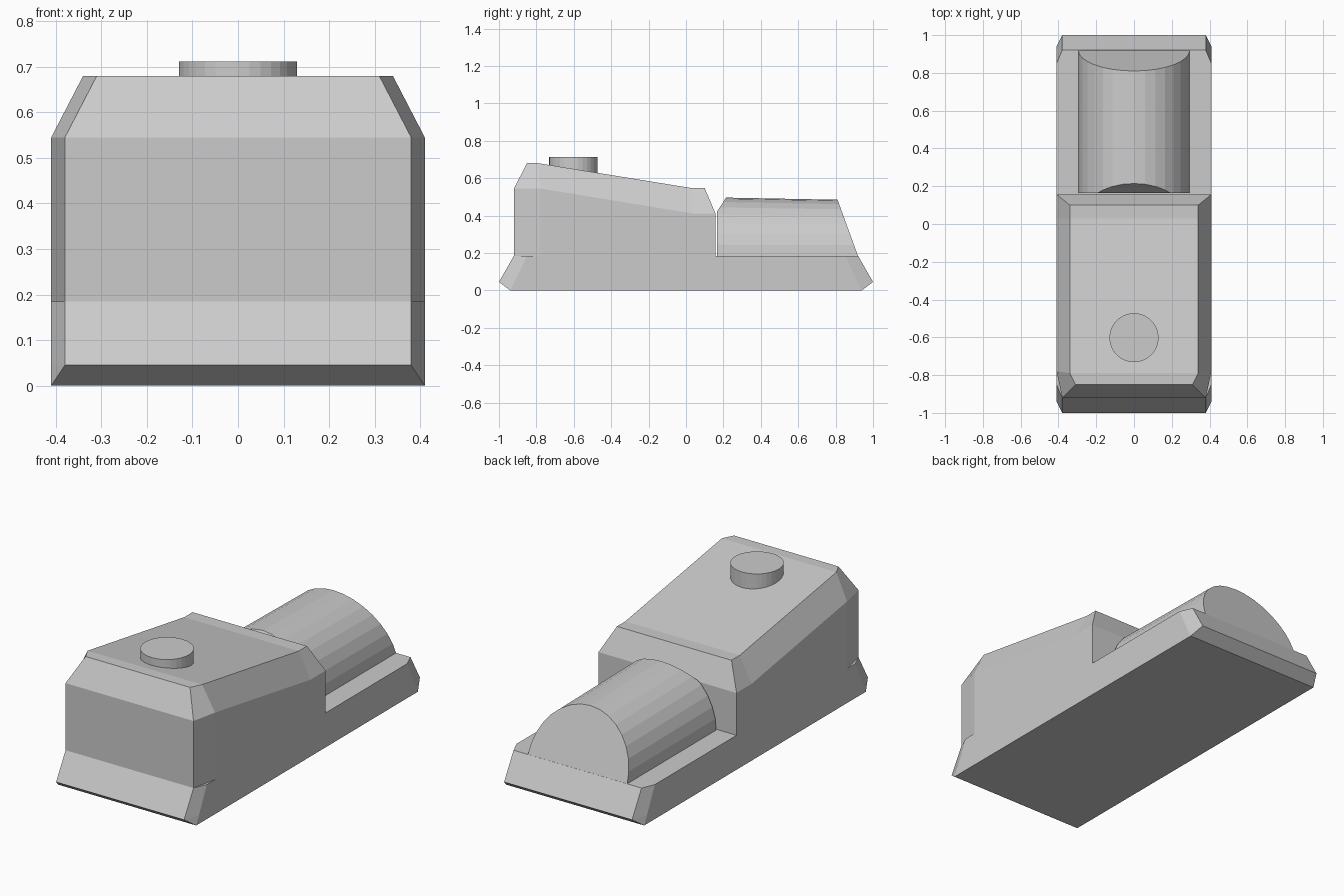
import bpy, bmesh, math
from mathutils import Vector

if "Cube" in bpy.data.objects:
    bpy.data.objects.remove(bpy.data.objects["Cube"])


def finish(bm, name):
    bmesh.ops.remove_doubles(bm, verts=bm.verts[:], dist=1e-5)
    bmesh.ops.recalc_face_normals(bm, faces=bm.faces[:])
    mesh = bpy.data.meshes.new(name)
    bm.to_mesh(mesh)
    bm.free()
    obj = bpy.data.objects.new(name, mesh)
    bpy.context.collection.objects.link(obj)
    return obj


def loft(name, half_rings):
    """Skin stacked rings given as right halves (front to back), mirrored in x."""
    bm = bmesh.new()
    n = len(half_rings[0])
    rings = []
    for half in half_rings:
        full = half + [(-x, y, z) for x, y, z in reversed(half)]
        rings.append([bm.verts.new(p) for p in full])
    for a, b in zip(rings, rings[1:]):
        for i in range(2 * n):
            j = (i + 1) % (2 * n)
            bm.faces.new((a[i], a[j], b[j], b[i]))
    for ring in (rings[0], rings[-1]):
        for i in range(n - 1):
            bm.faces.new((ring[i], ring[i + 1], ring[-2 - i], ring[-1 - i]))
    return finish(bm, name)


# Base plate: sloped ends, corner chamfers running out at the bottom
def base_ring(x_end, y_end, y_side, z):
    return [(x_end, -y_end, z), (0.41, -y_side, z),
            (0.41, y_side, z), (x_end, y_end, z)]


loft("base", [base_ring(0.41, 0.94, 0.94, 0),
              base_ring(0.38, 1.0, 0.917, 0.045),
              base_ring(0.38, 0.92, 0.85, 0.185)])

# Wedge-shaped housing with a bevelled top
plan = [(0.38, -0.92), (0.41, -0.78), (0.41, 0.03), (0.41, 0.157)]
rim_z = [0.545, 0.545, 0.412, 0.412]
loft("housing", [
    [(x, y, 0.185) for x, y in plan],
    [(x, y, z) for (x, y), z in zip(plan, rim_z)],
    [(0.31, -0.85, 0.68), (0.34, -0.79, 0.68), (0.34, 0.03, 0.547), (0.34, 0.10, 0.547)],
])

# Half-round barrel, trimmed by slanted planes at both ends
bm = bmesh.new()
SEG = 16
ends = []
for y, height in ((0.165, 0.314), (1.0, 0.298)):
    ends.append([bm.verts.new((0.295 * math.cos(math.pi * i / SEG), y,
                               0.183 + height * math.sin(math.pi * i / SEG)))
                 for i in range(SEG + 1)])
for i in range(SEG + 1):
    j = (i + 1) % (SEG + 1)
    bm.faces.new((ends[0][i], ends[0][j], ends[1][j], ends[1][i]))
for end in ends:
    bm.faces.new(end)
for point, normal in (((0, 0.92, 0.183), (0, 0.302, 0.11)),
                      ((0, 0.165, 0.42), (0, -0.077, 0.05))):
    cut = bmesh.ops.bisect_plane(bm, geom=bm.verts[:] + bm.edges[:] + bm.faces[:],
                                 plane_co=Vector(point), plane_no=Vector(normal).normalized(),
                                 clear_outer=True)
    bmesh.ops.holes_fill(bm, edges=[e for e in bm.edges if e.is_boundary], sides=0)
finish(bm, "barrel")

# Round button on the slope
bpy.ops.mesh.primitive_cylinder_add(vertices=32, radius=0.13, depth=0.11,
                                    location=(0, -0.602, 0.657))
bpy.context.object.name = "button"
